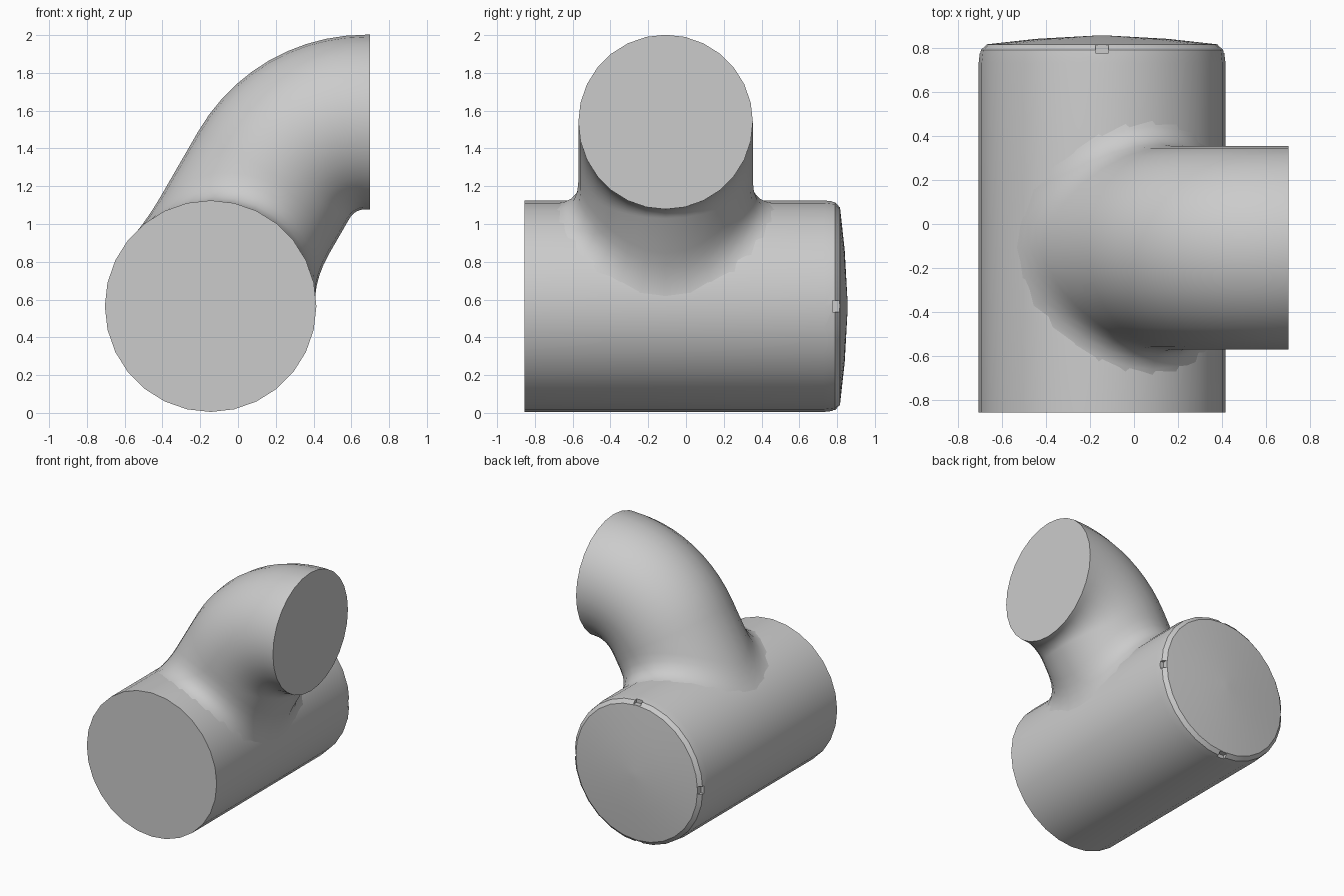
import bpy, bmesh, math
from mathutils import Vector, Matrix

old = bpy.data.objects.get("Cube")
if old:
    bpy.data.objects.remove(old, do_unlink=True)

SIDES = 28
MAIN_R, BRANCH_R = 0.56, 0.462
MAIN_C = Vector((-0.145, 0, 0.565))      # axis of the main pipe
BEND_C = Vector((0.675, -0.108, 0.98))   # centre of the elbow bend
BEND_R = 0.56
SLOPE = math.radians(60)

grey = bpy.data.materials.new("light grey")
grey.use_nodes = True
grey.diffuse_color = (0.6, 0.6, 0.6, 1)
grey.node_tree.nodes["Principled BSDF"].inputs["Base Color"].default_value = grey.diffuse_color


def loft(name, rings, cap_start=False, cap_end=False):
    """Skin a list of closed rings into one smooth-shaded object."""
    bm = bmesh.new()
    loops = [[bm.verts.new(p) for p in ring] for ring in rings]
    for a, b in zip(loops, loops[1:]):
        for i in range(SIDES):
            j = (i + 1) % SIDES
            bm.faces.new((a[i], a[j], b[j], b[i]))
    if cap_start:
        bm.faces.new(loops[0])
    if cap_end:
        bm.faces.new(loops[-1])
    bmesh.ops.recalc_face_normals(bm, faces=bm.faces)
    mesh = bpy.data.meshes.new(name)
    bm.to_mesh(mesh)
    bm.free()
    mesh.materials.append(grey)
    obj = bpy.data.objects.new(name, mesh)
    bpy.context.collection.objects.link(obj)
    return obj


def smooth(obj):
    bpy.ops.object.select_all(action='DESELECT')
    obj.select_set(True)
    bpy.context.view_layer.objects.active = obj
    bpy.ops.object.shade_smooth_by_angle(angle=math.radians(35))


angles = [2 * math.pi * i / SIDES for i in range(SIDES)]

# Main pipe: flat front, chamfered and slightly domed back
profile = [(-0.855, MAIN_R), (0.73, MAIN_R), (0.79, 0.553), (0.815, 0.525),
           (0.84, 0.3), (0.855, 0.03)]
main = loft("main_pipe",
            [[MAIN_C + Vector((r * math.sin(a), y, r * math.cos(a))) for a in angles]
             for y, r in profile], True, True)

# Four small notches around the back rim
bm = bmesh.new()
for k in range(4):
    turn = Matrix.Rotation(k * math.pi / 2, 4, 'Y')
    place = Matrix.Translation(MAIN_C) @ turn @ Matrix.Translation((0, 0.8, 0.555))
    bmesh.ops.create_cube(bm, size=1, matrix=place @ Matrix.Diagonal((0.06, 0.05, 0.06, 1)))
cut_mesh = bpy.data.meshes.new("notch_cutter")
bm.to_mesh(cut_mesh)
bm.free()
cutter = bpy.data.objects.new("notch_cutter", cut_mesh)
bpy.context.collection.objects.link(cutter)
cutter.hide_render = True
mod = main.modifiers.new("notches", 'BOOLEAN')
mod.operation, mod.object, mod.solver = 'DIFFERENCE', cutter, 'EXACT'
bpy.context.view_layer.objects.active = main
bpy.ops.object.modifier_apply(modifier=mod.name)
bpy.data.objects.remove(cutter, do_unlink=True)
smooth(main)

# Branch pipe: filleted root on the main pipe, straight run, elbow, flat end
along = Vector((math.cos(SLOPE), 0, math.sin(SLOPE)))
across = Vector((math.sin(SLOPE), 0, -math.cos(SLOPE)))
start = BEND_C - across * BEND_R


def root_fillet(a):
    """Points of the fillet curve from the main surface up the branch wall."""
    out = across * math.cos(a) + Vector((0, math.sin(a), 0))
    wall = start + out * BRANCH_R
    s = (wall - MAIN_C).dot(across)
    t = math.sqrt(MAIN_R ** 2 - s * s)
    hit = wall + along * (t - (wall - MAIN_C).dot(along))
    normal = Vector((hit.x - MAIN_C.x, 0, hit.z - MAIN_C.z)).normalized()
    tangent = (out - normal * out.dot(normal)).normalized()
    foot = hit + tangent * 0.14
    radial = Vector((foot.x - MAIN_C.x, 0, foot.z - MAIN_C.z))
    foot = foot + radial.normalized() * (MAIN_R - 0.006 - radial.length)
    top = hit + along * 0.17
    return [foot * (1 - u) ** 2 + hit * 2 * u * (1 - u) + top * u * u
            for u in (0, 0.2, 0.4, 0.6, 0.8, 1)]


rings = list(zip(*[root_fillet(a) for a in angles]))
for k in range(11):
    q = SLOPE * (1 - k / 10)
    out_dir = Vector((math.sin(q), 0, -math.cos(q)))
    centre = BEND_C - out_dir * BEND_R
    rings.append([centre + (out_dir * math.cos(a) + Vector((0, math.sin(a), 0))) * BRANCH_R
                  for a in angles])
rings.append([p + Vector((0.025, 0, 0)) for p in rings[-1]])
smooth(loft("branch_elbow", rings, cap_end=True))
